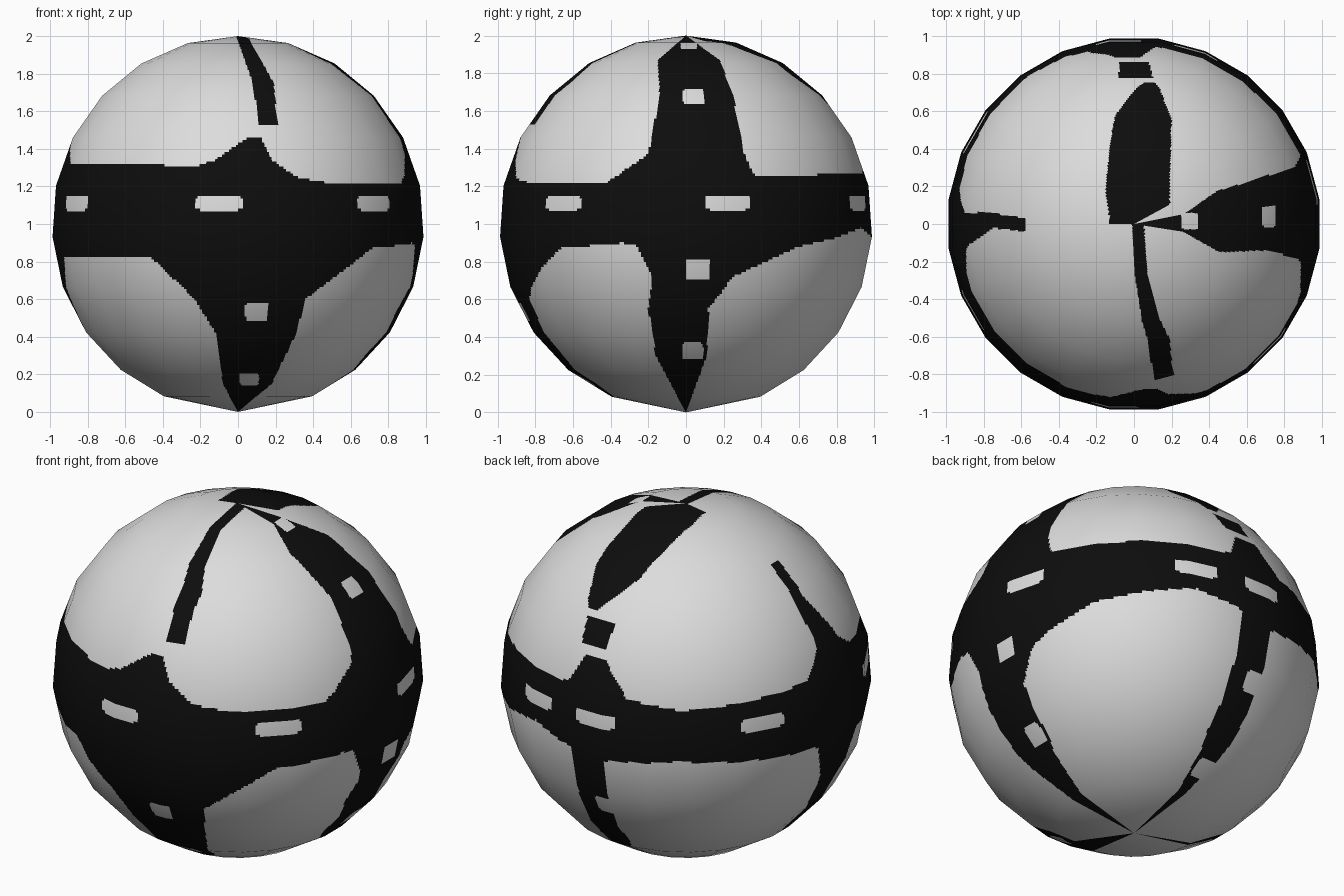
import bpy, math

if "Cube" in bpy.data.objects:
    bpy.data.objects.remove(bpy.data.objects["Cube"])

SIDES, FINE = 24, 20          # coarse facets around, fine cells per facet


def material(name, c):
    m = bpy.data.materials.new(name)
    m.diffuse_color = (c, c, c, 1)
    m.use_nodes = True
    m.node_tree.nodes["Principled BSDF"].inputs["Base Color"].default_value = m.diffuse_color
    return m


def profile_at(points, t):
    """Interpolate (key, a, b) points with rising key; None outside."""
    for p, q in zip(points, points[1:]):
        if p[0] <= t <= q[0]:
            f = (t - p[0]) / (q[0] - p[0])
            return [p[i] + (q[i] - p[i]) * f for i in (1, 2)]
    return None


# Belt around the equator: longitude (0 = front, 90 = right), lower and upper edge
belt = [(-90, .86, 1.28), (-70, .82, 1.32), (-8, .83, 1.31), (30, .85, 1.22),
        (70, .9, 1.21), (108, .82, 1.25), (160, .98, 1.27), (187, .88, 1.28),
        (213, .93, 1.22), (270, .86, 1.28)]
belt_windows = [-62, -6, 48, 103, 160, 185, 240]

# Meridian stripes on each side: height, left edge, right edge
front_low = [(0, 0, 0), (.15, -.08, .18), (.42, -.12, .31), (.6, -.23, .36), (.86, -.5, .7)]
front_joint = [(1.22, -.5, .36), (1.34, -.12, .18), (1.46, .05, .12)]
front_top = [(1.53, .11, .21), (1.75, .08, .19), (2, -.01, .05)]
right_low = [(0, 0, 0), (.3, -.16, .11), (.55, -.2, .12), (.72, -.18, .25), (.9, -.27, .64)]
right_top = [(1.22, -.42, .38), (1.37, -.2, .31), (1.68, -.14, .25), (1.87, -.15, .18), (2, 0, 0)]
back_low = [(0, 0, 0), (.3, -.11, .07), (1, -.15, .06)]
back_joint = [(1.26, -.25, .12), (1.43, -.1, .04)]
back_patch = [(1.48, -.08, .08), (1.6, -.08, .1)]
back_top = [(1.64, .05, .12), (1.8, -.1, .2), (1.97, -.15, .19), (2, -.1, 0)]
left_low = [(0, 0, 0), (.6, -.15, .05), (.87, -.3, .15)]
left_top = [(1.24, -.38, .22), (1.4, -.14, .06), (1.65, -.02, .06), (1.8, -.04, .03)]

stripes = {'front': [front_low, front_joint, front_top], 'right': [right_low, right_top],
           'back': [back_low, back_joint, back_patch, back_top], 'left': [left_low, left_top]}

# Light windows on the stripes: centre and height
windows = {'front': [(.1, .53), (.06, .17)],
           'right': [(.04, 1.68), (.015, 1.95), (.06, .76), (.035, .325)],
           'back': [(-.1, .57), (-.03, .17)], 'left': []}


def rounded_box(du, dv, w, h):
    return (du / w) ** 6 + (dv / h) ** 6 < 1


def is_dark(x, y, z):
    lon = math.degrees(math.atan2(x, -y))
    lon += 360 if lon < -90 else 0
    slope = math.hypot(x, y)          # windows look flatter near the poles
    sides = [('front' if y < 0 else 'back', x), ('right' if x > 0 else 'left', y)]
    for side, u in sides:
        for c, h in windows[side]:
            if rounded_box(u - c, z - h, .035 + .03 * slope, .06 * slope):
                return False
    if any(rounded_box(lon - c, z - 1.112, 7.3, .039) for c in belt_windows):
        return False
    low, high = profile_at(belt, lon)
    if low < z < high:
        return True
    for side, u in sides:
        for stripe in stripes[side]:
            edge = profile_at(stripe, z)
            if edge and edge[0] < u < edge[1]:
                return True
    return False


# Faceted ball: coarse rings, each facet divided finely so the paint can be cut in
angles = [math.radians(15.65 * k) for k in range(11)] + [math.pi]
rings = [(math.sin(a) * .998, 1 + math.cos(a)) for a in angles]
corners = [(k + .5) * math.tau / SIDES for k in range(SIDES + 1)]
circle_corners = [(math.sin(a), -math.cos(a)) for a in corners]


def divide(points):
    """Split every straight piece of a 2D path into FINE steps."""
    return [(p[0] + (q[0] - p[0]) * i / FINE, p[1] + (q[1] - p[1]) * i / FINE)
            for p, q in zip(points, points[1:]) for i in range(FINE)]


circle = divide(circle_corners)
outline = divide(rings)[1:]
n, rows = len(circle), len(outline)
verts = [(r * cx, r * cy, z) for r, z in outline for cx, cy in circle]
top, bottom = len(verts), len(verts) + 1
verts += [(0, 0, 2), (0, 0, 0)]
faces = []
for i in range(n):
    j = (i + 1) % n
    faces.append((top, i, j))
    for k in range(rows - 1):
        faces.append((k * n + i, (k + 1) * n + i, (k + 1) * n + j, k * n + j))
    faces.append((bottom, (rows - 1) * n + j, (rows - 1) * n + i))

mesh = bpy.data.meshes.new("patterned_ball")
mesh.from_pydata(verts, [], faces)
mesh.materials.append(material("light grey", .72))
mesh.materials.append(material("black", .004))

# Paint by position
paint = []
for f in faces:
    centre = [sum(verts[v][a] for v in f) / len(f) for a in range(3)]
    paint.append(1 if is_dark(*centre) else 0)
mesh.polygons.foreach_set("material_index", paint)
mesh.polygons.foreach_set("use_smooth", [True] * len(faces))
mesh.update()

# Smooth round shading over the faceted outline
normals = []
for x, y, z in verts:
    d = math.sqrt(x * x + y * y + (z - 1) ** 2)
    normals.append((x / d, y / d, (z - 1) / d))
mesh.normals_split_custom_set_from_vertices(normals)

ball = bpy.data.objects.new("patterned_ball", mesh)
bpy.context.collection.objects.link(ball)
